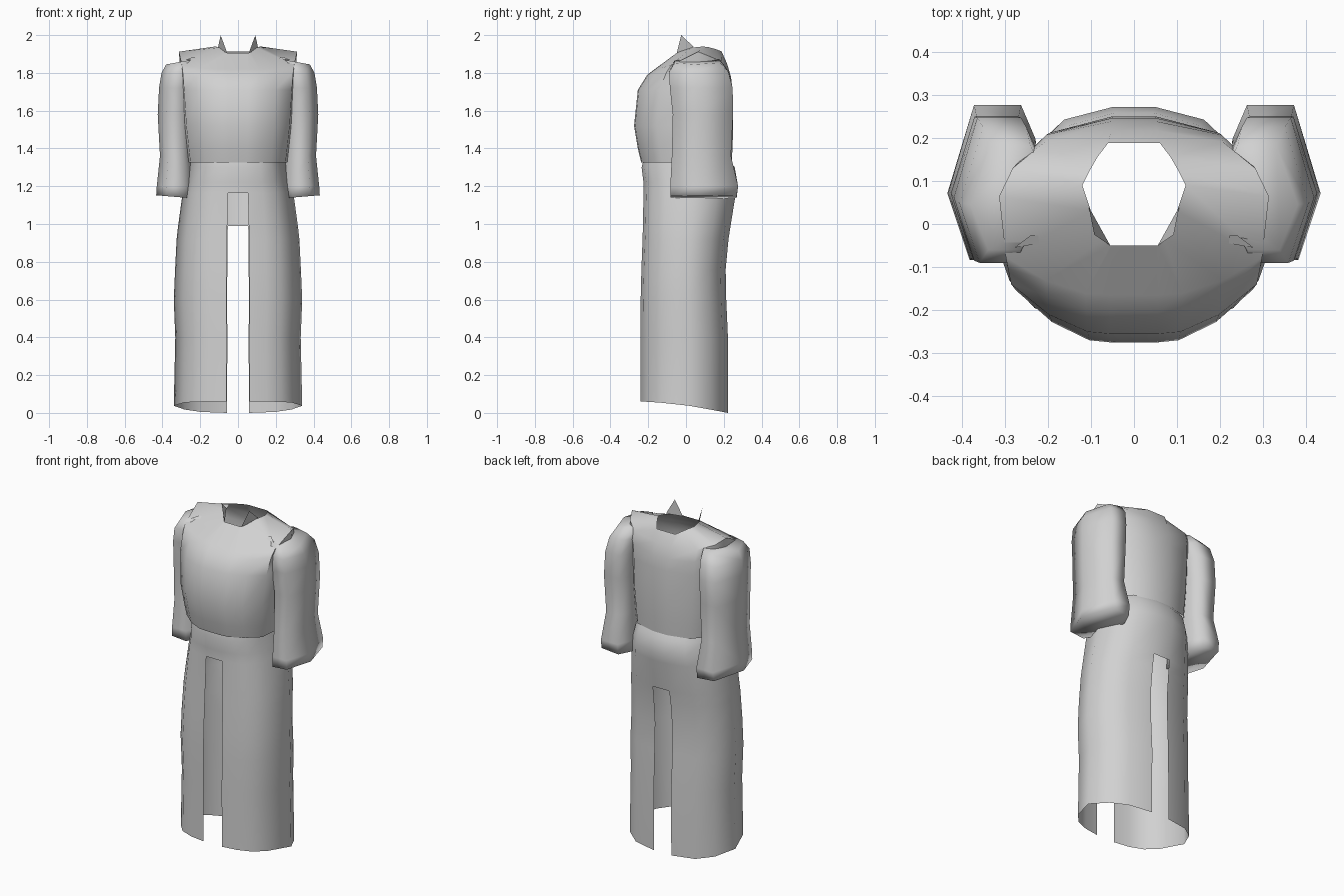
import bpy, bmesh, math

cube = bpy.data.objects.get("Cube")
if cube:
    bpy.data.objects.remove(cube, do_unlink=True)

cloth = bpy.data.materials.new("grey_cloth")
cloth.use_nodes = True
grey = (0.64, 0.64, 0.64, 1)
cloth.diffuse_color = grey
cloth.node_tree.nodes["Principled BSDF"].inputs["Base Color"].default_value = grey

# Half cross-sections: fraction of half width, fraction front to back
TORSO = [(.18, 0), (.36, .01), (.66, .09), (.95, .23), (1, .6), (.9, .77), (.66, .93), (.17, 1)]
SKIRT = [(.18, 0), (.45, .03), (.68, .1), (.85, .24), (1, .56), (.83, .8), (.58, .94), (.17, 1)]
# Cross-section of a sleeve: fraction of width, fraction front to back
SLEEVE = [(.15, 0), (.7, 0), (1, .44), (.65, 1), (0, 1), (-.2, .78), (-.15, .3)]


def finish(bm, name, angle=50):
    bmesh.ops.recalc_face_normals(bm, faces=bm.faces)
    mesh = bpy.data.meshes.new(name)
    bm.to_mesh(mesh)
    bm.free()
    mesh.materials.append(cloth)
    obj = bpy.data.objects.new(name, mesh)
    bpy.context.collection.objects.link(obj)
    bpy.ops.object.select_all(action='DESELECT')
    obj.select_set(True)
    bpy.context.view_layer.objects.active = obj
    bpy.ops.object.shade_smooth_by_angle(angle=math.radians(angle))


def loft(rings, skip=lambda row, seg: False, caps=False):
    bm = bmesh.new()
    rows = [[bm.verts.new(p) for p in ring] for ring in rings]
    n = len(rows[0])
    for r in range(len(rows) - 1):
        for s in range(n):
            if not skip(r, s):
                t = (s + 1) % n
                bm.faces.new((rows[r][s], rows[r][t], rows[r + 1][t], rows[r + 1][s]))
    if caps:
        bm.faces.new(rows[0])
        bm.faces.new(rows[-1])
    return bm


def mirrored(half):
    return half + [(-x, y, z) for x, y, z in reversed(half)]


def body_ring(section, half_w, front, back, z_front, z_side=None, z_back=None):
    """Symmetric ring whose height may differ at front, side and back."""
    z_side = z_front if z_side is None else z_side
    z_back = z_side if z_back is None else z_back
    half = []
    for u, v in section:
        if v < .6:
            z = z_front + (z_side - z_front) * (v / .6) ** 1.5
        else:
            z = z_side + (z_back - z_side) * (v - .6) / .4
        half.append((u * half_w, front + v * (back - front), z))
    return mirrored(half)


# Torso, from the waist hem up to the neck
torso_rings = [body_ring(TORSO, *r) for r in (
    (.265, -.237, .242, 1.325),
    (.274, -.255, .246, 1.4),
    (.288, -.275, .25, 1.52),
    (.3, -.255, .246, 1.71),
    (.308, -.205, .238, 1.79, 1.85, 1.78),
    (.313, -.165, .217, 1.82, 1.912, 1.85))]
neck = [(.05, -.05), (.055, -.05), (.07, -.035), (.1, .03),
        (.12, .09), (.105, .12), (.085, .155), (.06, .188)]
torso_rings.append(mirrored(
    [(x, y, 1.905 + .035 * math.sin(math.pi * (y + .05) / .26)) for x, y in neck]))
finish(loft(torso_rings), "torso")

# Skirt, open at the front and back
skirt_rows = (
    (.34, -.24, .222, .06, .035, 0),
    (.332, -.24, .222, .4),
    (.34, -.24, .213, .6),
    (.333, -.236, .21, .76),
    (.325, -.23, .225, .92),
    (.317, -.228, .236, .99),
    (.293, -.225, .264, 1.165),
    (.28, -.225, .272, 1.22),
    (.264, -.235, .258, 1.3),
    (.25, -.22, .215, 1.36))
FRONT, BACK = 2 * len(SKIRT) - 1, len(SKIRT) - 1
finish(loft([body_ring(SKIRT, *r) for r in skirt_rows],
            skip=lambda row, seg: (seg == FRONT and row < 6) or (seg == BACK and row < 5)),
       "skirt")

# Sleeves: height, rise towards the body, inner and outer x, front and back y
sleeve_rows = (
    (1.152, -.014, .262, .433, -.083, .268),
    (1.2, 0, .262, .43, -.083, .276),
    (1.36, 0, .27, .413, -.075, .238),
    (1.58, 0, .268, .425, -.07, .249),
    (1.72, 0, .262, .418, -.085, .247),
    (1.8, .01, .25, .405, -.09, .225),
    (1.845, .025, .24, .38, -.06, .18))
for side, label in ((1, "left"), (-1, "right")):
    rings = [[(side * (x0 + u * (x1 - x0)), y0 + v * (y1 - y0), z + rise * (1 - u))
              for u, v in SLEEVE] for z, rise, x0, x1, y0, y1 in sleeve_rows]
    finish(loft(rings, caps=True), label + "_sleeve", 120)
    # Collar point and small shoulder tab
    for name, points in (
            ("collar_point", ((.055, -.05, 1.9), (.092, -.025, 2), (.105, .04, 1.938))),
            ("shoulder_tab", ((.22, -.045, 1.874), (.222, -.027, 1.885),
                              (.238, -.025, 1.885), (.278, -.055, 1.868)))):
        bm = bmesh.new()
        bm.faces.new([bm.verts.new((side * x, y, z)) for x, y, z in points])
        finish(bm, label + "_" + name)
